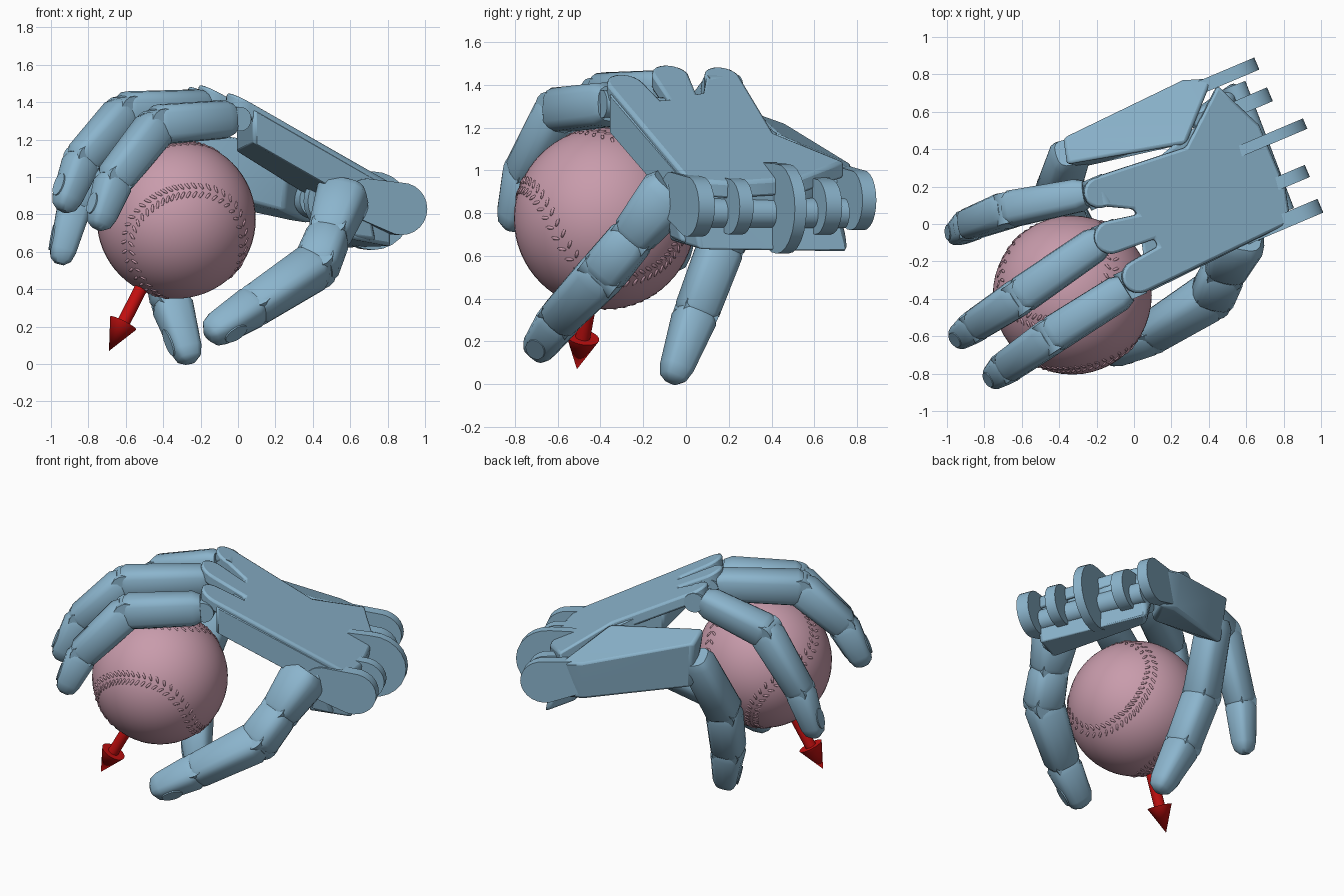
import bpy, bmesh, math
from mathutils import Vector as V, Matrix

cube = bpy.data.objects.get("Cube")
if cube:
    bpy.data.objects.remove(cube)


def material(name, rgb):
    m = bpy.data.materials.new(name)
    m.use_nodes = True
    m.diffuse_color = (*rgb, 1)
    m.node_tree.nodes["Principled BSDF"].inputs["Base Color"].default_value = (*rgb, 1)
    return m


BLUE = material("steel blue", (.26, .46, .61))
PINK = material("dusty pink", (.58, .33, .41))
RED = material("arrow red", (.55, .005, .005))


def finish(name, bm, mat, angle=35):
    bmesh.ops.recalc_face_normals(bm, faces=bm.faces[:])
    mesh = bpy.data.meshes.new(name)
    bm.to_mesh(mesh)
    bm.free()
    mesh.materials.append(mat)
    ob = bpy.data.objects.new(name, mesh)
    bpy.context.collection.objects.link(ob)
    bpy.ops.object.select_all(action='DESELECT')
    ob.select_set(True)
    bpy.context.view_layer.objects.active = ob
    bpy.ops.object.shade_smooth_by_angle(angle=math.radians(angle))
    return ob


def add_hull(bm, points):
    verts = [bm.verts.new(p) for p in points]
    res = bmesh.ops.convex_hull(bm, input=verts)
    loose = {v for v in res["geom_interior"] + res["geom_unused"]
             if isinstance(v, bmesh.types.BMVert) and v.is_valid and not v.link_faces}
    bmesh.ops.delete(bm, geom=list(loose), context='VERTS')


def soften(ob, width):
    mod = ob.modifiers.new("soft edges", 'BEVEL')
    mod.width, mod.segments = width, 2


def hull(name, points):
    bm = bmesh.new()
    add_hull(bm, points)
    return finish(name, bm, BLUE)


def ring(center, along, side, r, n=16, power=.65):
    # Rounded-square section across a limb
    along = along.normalized()
    other = along.cross(side).normalized()
    side = other.cross(along)
    pts = []
    for i in range(n):
        a = math.tau * i / n
        c, s = math.cos(a), math.sin(a)
        pts.append(center + side * r * math.copysign(abs(c) ** power, c)
                   + other * r * 1.06 * math.copysign(abs(s) ** power, s))
    return pts


def digit(name, points, radii):
    # Jointed finger: one tapered shell per bone, pins at the joints, rounded tip
    pts = [V(p) for p in points]
    side = (pts[1] - pts[0]).cross(pts[-1] - pts[-2]).normalized()
    last = len(pts) - 2
    bm = bmesh.new()
    for i in range(last + 1):
        a, b, ra, rb = pts[i], pts[i + 1], radii[i], radii[i + 1]
        d = (b - a).normalized()
        shell = ring(a - d * .01, d, side, ra * .8) + ring(a + d * .04, d, side, ra)
        if i < last:
            shell += ring(b - d * .01, d, side, rb) + ring(b + d * .025, d, side, rb * .8)
        else:
            shell += ring(b - d * .02, d, side, rb) + ring(b + d * .03, d, side, rb * .8)
            shell += ring(b + d * .055, d, side, rb * .4)
        add_hull(bm, shell)
    finish(name, bm, BLUE, 40)
    bm = bmesh.new()
    for p, r in zip(pts[1:-1], radii[1:-1]):
        add_hull(bm, ring(p - side * r * .85, side, V((0, 0, 1)), r * .8, 16, 1)
                 + ring(p + side * r * .85, side, V((0, 0, 1)), r * .8, 16, 1))
    finish(name + "_pins", bm, BLUE)
    # Thin nail on the outer side of the tip
    outer = side.cross(d)
    if outer.dot(pts[-2] - (pts[-3] + pts[-1]) / 2) < 0:
        outer = -outer
    back_end, front_end = a.lerp(b, .5) + outer * (ra + rb) * .53, b + outer * rb * 1.05
    slope = (front_end - back_end) / 2
    normal = slope.cross(side).normalized()
    oval = [(back_end + front_end) / 2 + slope * math.cos(math.tau * k / 16)
            + side * rb * .6 * math.sin(math.tau * k / 16) for k in range(16)]
    hull(name + "_nail", [p + normal * s for p in oval for s in (-.004, .004)])


def rod(name, a, b, r1, r2, mat):
    a, b = V(a), V(b)
    d = b - a
    bm = bmesh.new()
    bmesh.ops.create_cone(bm, cap_ends=True, segments=32, radius1=r1, radius2=r2, depth=d.length,
                          matrix=Matrix.Translation((a + b) / 2) @ d.to_track_quat('Z', 'Y').to_matrix().to_4x4())
    finish(name, bm, mat)


# Ball with raised stitches along its seam
center, radius = V((-.33, -.38, .775)), .425
bm = bmesh.new()
bmesh.ops.create_uvsphere(bm, u_segments=48, v_segments=32, radius=radius,
                          matrix=Matrix.Translation(center))
finish("ball", bm, PINK, 60)

look = V((.25, -.7, -.67)).normalized()
across = look.cross(V((.2, .7, -.7))).normalized()
down = across.cross(look)


def seam(t, lean=.44):
    polar = math.pi / 2 - (math.pi / 2 - lean) * math.cos(t)
    turn = t / 2 + lean * math.sin(2 * t)
    return (across * math.sin(polar) * math.cos(turn)
            + look * math.sin(polar) * math.sin(turn) + down * math.cos(polar))


bm = bmesh.new()
for i in range(108):
    t = 4 * math.pi * i / 108
    p, tangent = seam(t), (seam(t + .01) - seam(t - .01)).normalized()
    out = p.cross(tangent).normalized()
    for sign in (-1, 1):
        q = (p + out * sign * .06).normalized()
        long = (out * sign + tangent * .7).normalized()
        frame = Matrix((long, q.cross(long), q)).transposed().to_4x4()
        bmesh.ops.create_icosphere(bm, subdivisions=1, radius=1,
                                   matrix=Matrix.Translation(center + q * radius) @ frame
                                   @ Matrix.Diagonal((.026, .009, .006, 1)))
finish("ball_stitches", bm, PINK, 60)

# Arrow leaving the ball
tip = V((-.69, -.51, .07))
neck = tip + (center - tip).normalized() * .17
rod("arrow_shaft", center, neck, .035, .035, RED)
rod("arrow_head", neck, tip, .078, 0, RED)


# Back of the hand: sloping plate with three rounded knuckle lobes
def back(x, y, drop=0):
    return V((x, y, 1.45 - .5 * (x + .04) - .15 * (y + .34) - drop))


def lobe(x, y, r):
    return [(x + r * math.cos(math.radians(a)), y + r * math.sin(math.radians(a)))
            for a in range(115, 296, 20)]


outline = [(.84, .01), (.81, .2), (.67, .53), (.53, .66), (.45, .74), (.28, .41)]
outline += lobe(-.18, .17, .085) + [(.0, .08), (.02, .05)] + lobe(-.12, -.07, .09)
outline += [(.11, -.08), (.13, -.12)] + lobe(.03, -.28, .09)
bm = bmesh.new()
face = bm.faces.new([bm.verts.new(back(x, y)) for x, y in outline])
grown = bmesh.ops.extrude_face_region(bm, geom=[face])["geom"]
bmesh.ops.translate(bm, vec=(-.01, 0, -.08),
                    verts=[g for g in grown if isinstance(g, bmesh.types.BMVert)])
soften(finish("back_plate", bm, BLUE), .015)

# Palm body and heel
body = [(.08, -.365), (-.01, .24), (.3, .44), (.5, .66), (.66, .53), (.82, .0)]
soften(hull("palm_body", [back(x, y, .03) for x, y in body] + [back(x, y, .21) for x, y in body]), .02)
rim = [(.5, -.15), (.82, .01), (.52, .68), (.3, .6)]
soften(hull("palm_heel", [back(x, y, .05) for x, y in rim]
            + [(.6, -.08, .67), (.82, .06, .63), (.54, .77, .62), (.42, .62, .67)]), .02)

# Outer hand bone carrying the little finger
soften(hull("little_finger_base", [
    (-.38, .46, 1.22), (-.35, .43, .9), (.26, .77, 1.03), (.27, .74, .77),
    (-.36, .32, 1.27), (-.3, .3, .97), (.28, .43, 1.17), (.25, .48, .82),
    (.42, .78, 1.0), (.4, .74, .75)]), .02)

# Wrist lugs: rounded tongues pointing toward the forearm
arm, axle = V((.92, .39, 0)), V((-.39, .92, 0))
lugs = [((.86, .04, .83), .14, .08), ((.8, .23, .83), .13, .07), ((.71, .45, .82), .21, .06),
        ((.6, .64, .83), .13, .08), ((.52, .8, .86), .14, .07)]
for i, (pos, r, thick) in enumerate(lugs):
    pts = []
    for shift, scale, rise in ((-.2, .8, .05), (0, 1, 0)):
        for s in (-1, 1):
            mid = V(pos) + arm * shift + axle * s * thick / 2 + V((0, 0, rise))
            pts += ring(mid, axle, V((0, 0, 1)), r * scale, 24, 1)
    hull("wrist_lug_%d" % (i + 1), pts)
rod("wrist_axle", (.79, .06, .8), (.53, .74, .8), .07, .07, BLUE)

# Fingers and thumb
digit("index_finger", [(-.05, -.35, 1.31), (-.43, -.59, 1.28), (-.66, -.75, .99), (-.735, -.81, .775)],
      [.098, .102, .092, .072])
digit("middle_finger", [(-.18, -.09, 1.37), (-.6, -.38, 1.35), (-.83, -.53, 1.1), (-.92, -.595, .87)],
      [.095, .102, .09, .072])
digit("ring_finger", [(-.26, .16, 1.37), (-.66, .08, 1.24), (-.87, -.0, .86), (-.94, -.05, .59)],
      [.088, .098, .085, .067])
digit("little_finger", [(-.34, .38, 1.08), (-.41, .17, .66), (-.36, .05, .34), (-.27, -.05, .06)],
      [.098, .105, .1, .075])
digit("thumb", [(.57, -.06, .92), (.49, -.24, .7), (.42, -.38, .53), (.1, -.58, .32), (-.12, -.68, .18)],
      [.135, .11, .115, .1, .082])
soften(hull("thumb_mount", [(.55, .0, 1.0), (.68, -.1, .96), (.74, -.02, .66), (.6, -.08, .68),
                            (.5, .08, .85), (.7, .12, .66)]), .02)

# Short axles between the knuckle lobes and the fingers
for name, x, y, z in (("index", -.02, -.32, 1.31), ("middle", -.14, -.07, 1.37), ("ring", -.2, .17, 1.38)):
    mid = V((x, y, z))
    rod(name + "_knuckle_axle", mid - axle * .08, mid + axle * .08, .065, .065, BLUE)
